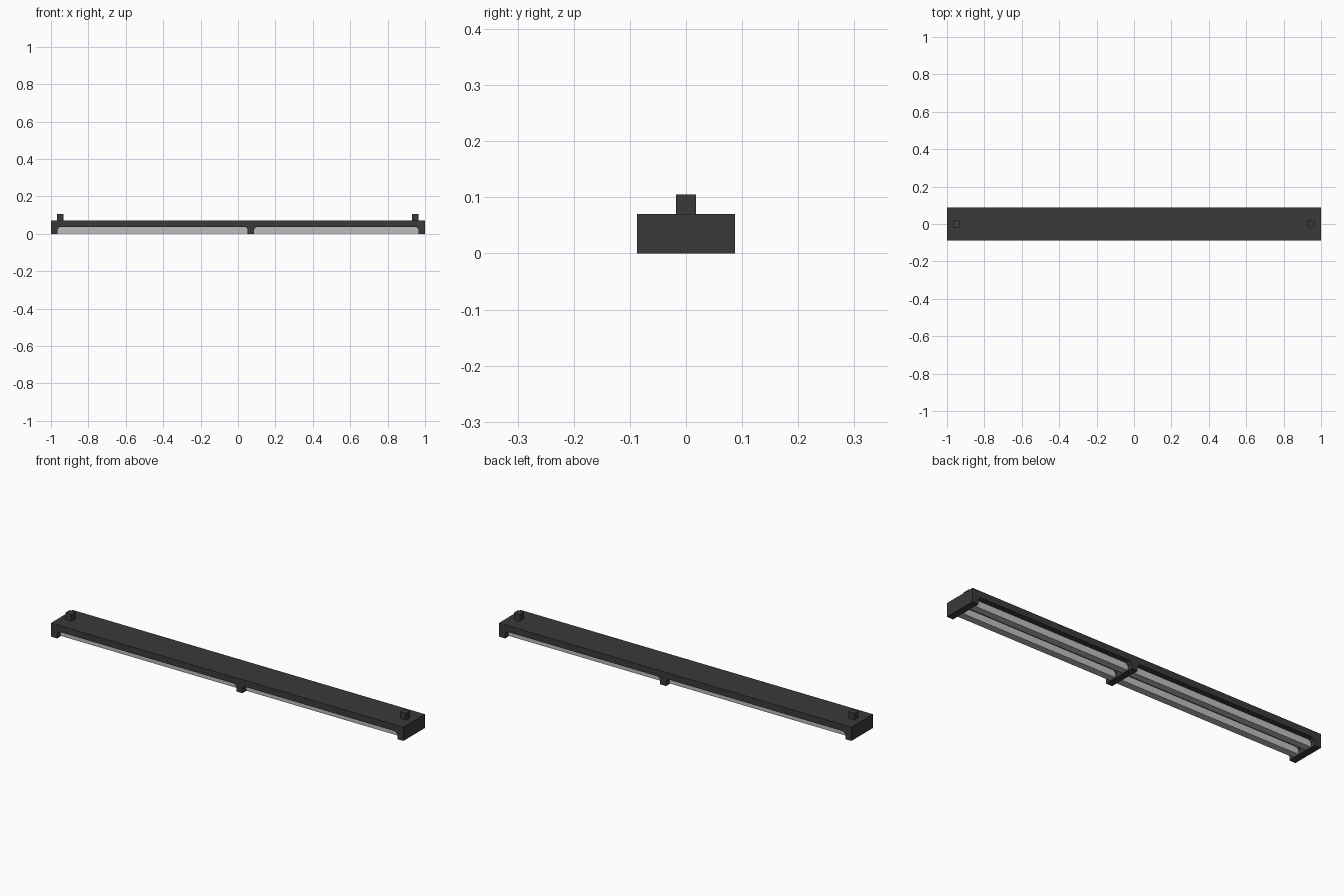
import bpy, bmesh

if "Cube" in bpy.data.objects:
    bpy.data.objects.remove(bpy.data.objects["Cube"], do_unlink=True)


def material(name, rgb):
    m = bpy.data.materials.new(name)
    m.use_nodes = True
    m.diffuse_color = (*rgb, 1)
    bsdf = next(n for n in m.node_tree.nodes if n.type == 'BSDF_PRINCIPLED')
    bsdf.inputs["Base Color"].default_value = (*rgb, 1)
    return m


DARK = material("charcoal metal", (0.042, 0.042, 0.042))
PALE = material("pale lamp", (0.52, 0.50, 0.51))


def prism(name, profile, y0, y1, mat):
    """Extrude an x-z outline along y."""
    bm = bmesh.new()
    face = bm.faces.new([bm.verts.new((x, y0, z)) for x, z in profile])
    ext = bmesh.ops.extrude_face_region(bm, geom=[face])
    moved = [v for v in ext["geom"] if isinstance(v, bmesh.types.BMVert)]
    bmesh.ops.translate(bm, verts=moved, vec=(0, y1 - y0, 0))
    bmesh.ops.recalc_face_normals(bm, faces=bm.faces)
    me = bpy.data.meshes.new(name)
    bm.to_mesh(me)
    bm.free()
    me.materials.append(mat)
    ob = bpy.data.objects.new(name, me)
    bpy.context.collection.objects.link(ob)
    return ob


def box(name, x0, x1, y0, y1, z0, z1, mat):
    return prism(name, [(x0, z0), (x1, z0), (x1, z1), (x0, z1)], y0, y1, mat)


TOP, SOFFIT, HALF, CH = 0.07, 0.037, 0.0875, 0.012
BAYS = {"right": (-0.965, 0.052), "left": (0.086, 0.965)}

# Housing: a bar with two open bays underneath, their upper corners chamfered
outline = [(-1, TOP), (-1, 0)]
for a, b in BAYS.values():
    outline += [(a, 0), (a, SOFFIT - CH), (a + CH, SOFFIT),
                (b - CH, SOFFIT), (b, SOFFIT - CH), (b, 0)]
outline += [(1, 0), (1, TOP)]
prism("housing", outline, -HALF, HALF, DARK)

# Two square lamp bars hang in each bay
for side, (a, b) in BAYS.items():
    for row, y in (("front", -0.042), ("back", 0.042)):
        box(f"{side}_{row}_lamp", a, b, y - 0.018, y + 0.018, 0.003, SOFFIT, PALE)

# Mounting pegs on the top
for side, x in (("right", -0.95), ("left", 0.948)):
    box(f"{side}_mounting_peg", x - 0.017, x + 0.017, -0.0175, 0.0175, TOP, 0.105, DARK)
